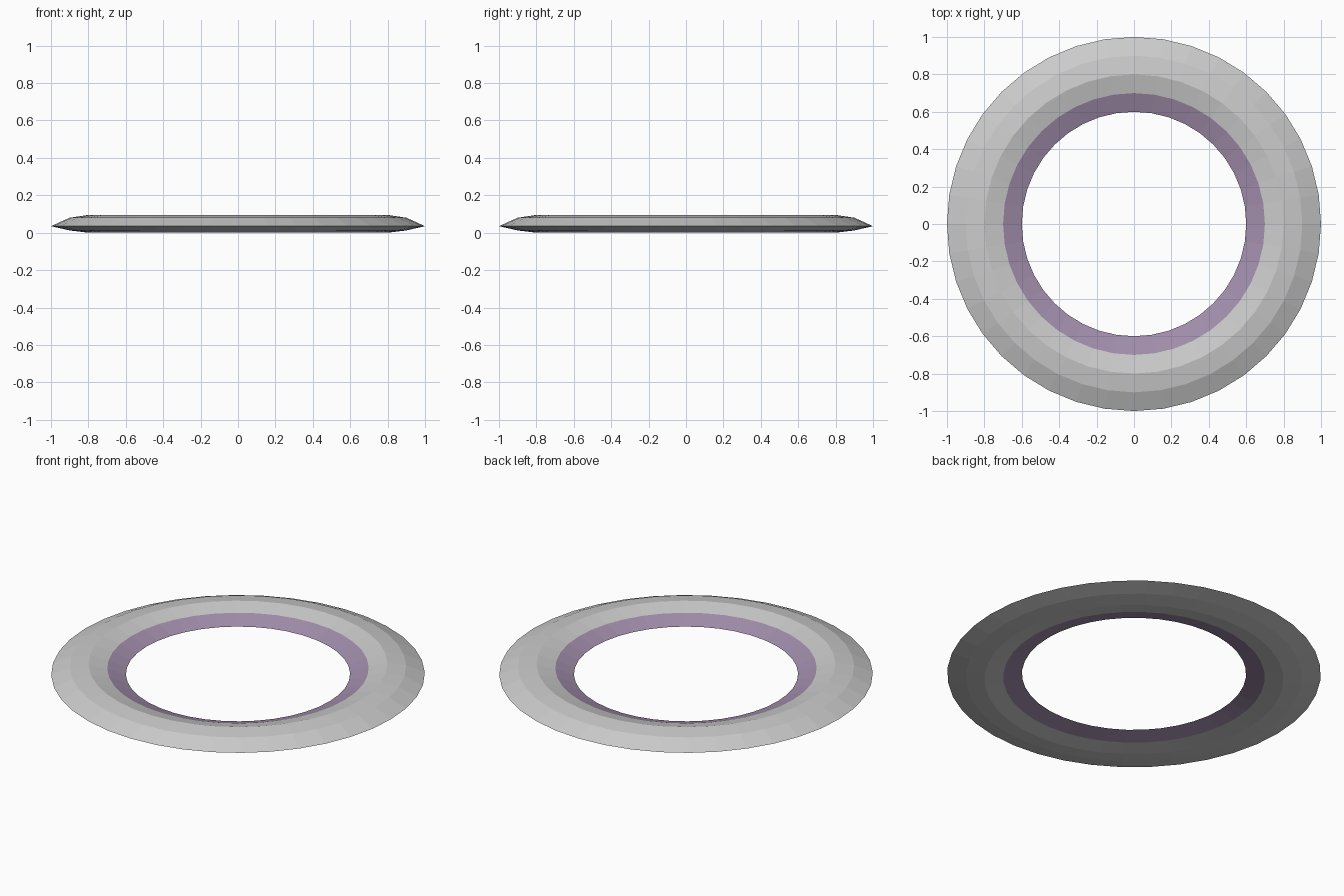
import bpy, bmesh, math

if "Cube" in bpy.data.objects:
    bpy.data.objects.remove(bpy.data.objects["Cube"])

SEGMENTS = 40


def lathe(name, profile, color=None):
    """Revolve an open (radius, z) profile around the z axis with flat faces."""
    bm = bmesh.new()
    rings = []
    for r, z in profile:
        rings.append([bm.verts.new((r * math.cos(a), r * math.sin(a), z))
                      for a in (2 * math.pi * i / SEGMENTS for i in range(SEGMENTS))])
    for low, high in zip(rings, rings[1:]):
        for i in range(SEGMENTS):
            j = (i + 1) % SEGMENTS
            bm.faces.new((low[i], low[j], high[j], high[i]))
    mesh = bpy.data.meshes.new(name)
    bm.to_mesh(mesh)
    bm.free()
    obj = bpy.data.objects.new(name, mesh)
    bpy.context.collection.objects.link(obj)
    if color:
        mat = bpy.data.materials.new(name + "_paint")
        mat.diffuse_color = color
        mat.use_nodes = True
        mat.node_tree.nodes["Principled BSDF"].inputs["Base Color"].default_value = mat.diffuse_color
        mesh.materials.append(mat)
    return obj


# Grey outer body: underside, sharp outer rim, then over the rounded top
lathe("ring_body", [(0.7, 0.014), (0.8, 0.0), (0.9, 0.012), (1.0, 0.035),
                    (0.9, 0.08), (0.8, 0.095), (0.7, 0.07)])

# Purple inner band: top slope, sharp inner edge, underside
lathe("inner_band", [(0.7, 0.07), (0.6, 0.035), (0.7, 0.014)],
      (0.36, 0.27, 0.41, 1.0))
